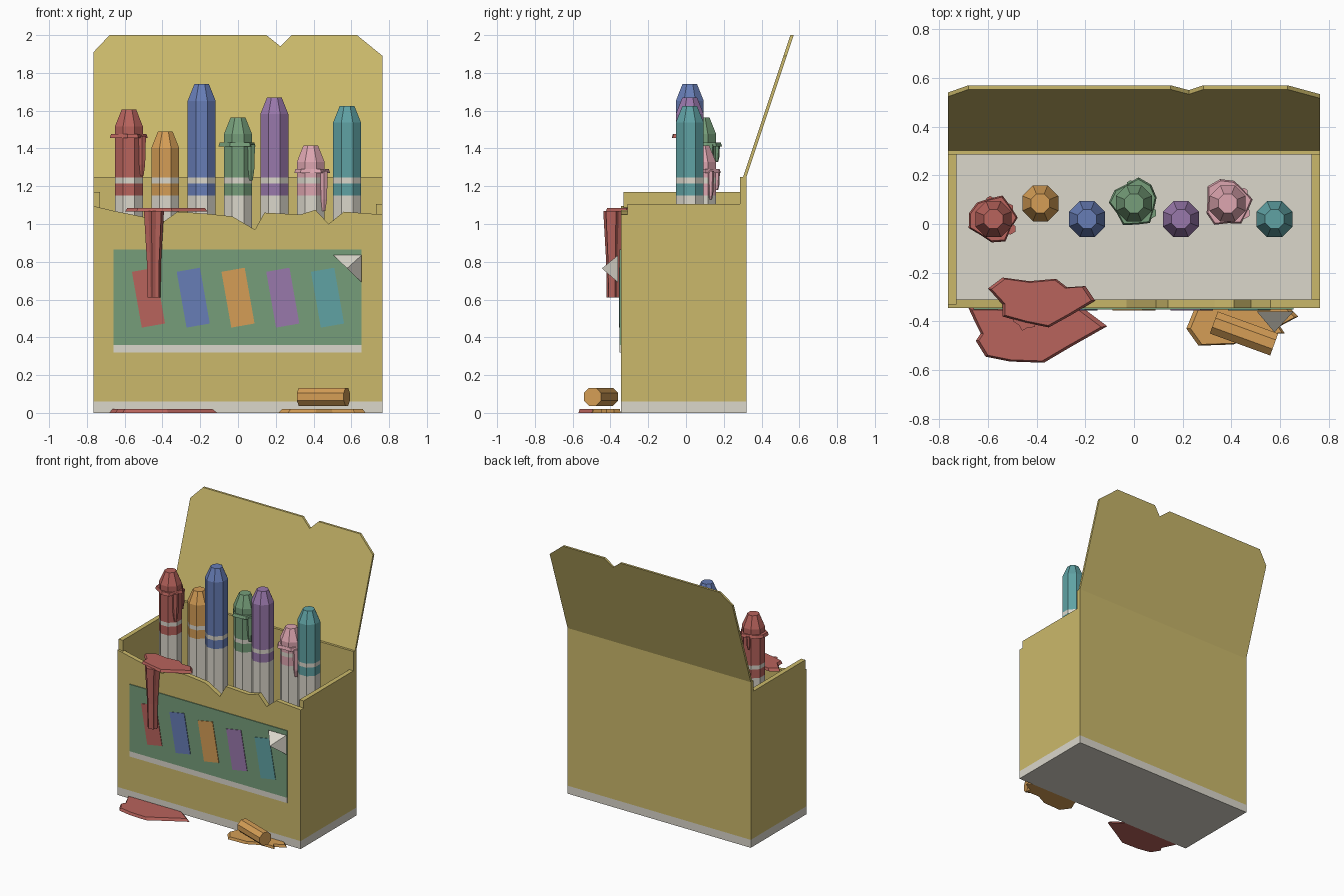
import bpy, bmesh
from math import sin, cos, pi, radians
from mathutils import Vector, Matrix

cube = bpy.data.objects.get("Cube")
if cube:
    bpy.data.objects.remove(cube, do_unlink=True)


# ---------- materials ----------
def material(name, hex_code):
    srgb = [int(hex_code[i:i + 2], 16) / 255 for i in (0, 2, 4)]
    rgba = [((c + .055) / 1.055) ** 2.4 for c in srgb] + [1]
    mat = bpy.data.materials.new(name)
    mat.use_nodes = True
    mat.diffuse_color = rgba
    mat.node_tree.nodes["Principled BSDF"].inputs["Base Color"].default_value = rgba
    return mat


CARD = material("card_yellow", "CBB96B")
PAPER = material("paper_grey", "DBD7CB")
RED = material("wax_red", "B8635C")
ORANGE = material("wax_orange", "D59E56")
BLUE = material("wax_blue", "677DB6")
GREEN = material("wax_green", "769E7A")
PURPLE = material("wax_purple", "9978AB")
PINK = material("wax_pink", "DEA6B0")
TEAL = material("wax_teal", "60A2A4")


# ---------- helpers ----------
def finish(name, bm, *mats):
    bmesh.ops.recalc_face_normals(bm, faces=bm.faces)
    mesh = bpy.data.meshes.new(name)
    bm.to_mesh(mesh)
    bm.free()
    for mat in mats:
        mesh.materials.append(mat)
    obj = bpy.data.objects.new(name, mesh)
    bpy.context.collection.objects.link(obj)
    return obj


def loft(name, loops, *mats):
    """Join equal-length point loops into a closed solid."""
    bm = bmesh.new()
    rings = [[bm.verts.new(p) for p in loop] for loop in loops]
    for a, b in zip(rings, rings[1:]):
        for i in range(len(a)):
            j = (i + 1) % len(a)
            bm.faces.new((a[i], a[j], b[j], b[i]))
    bm.faces.new(rings[0])
    bm.faces.new(rings[-1])
    return finish(name, bm, *mats)


def box(name, lo, hi, mat):
    (x0, y0, z0), (x1, y1, z1) = lo, hi
    outline = [(x0, y0), (x1, y0), (x1, y1), (x0, y1)]
    return loft(name, [[(x, y, z) for x, y in outline] for z in (z0, z1)], mat)


def wall(name, outline, y0, y1, mat, lean=0, hinge=0):
    """Plate from an x-z outline, optionally leaning back above the hinge."""
    return loft(name, [[(x, y + lean * (z - hinge), z) for x, z in outline]
                       for y in (y0, y1)], mat)


def puddle(name, outline, z0, z1, mat, taper=.93):
    """Flat spill from an x-y outline with sloping rim."""
    mid = sum((Vector(p) for p in outline), Vector((0, 0))) / len(outline)
    top = [mid + (Vector(p) - mid) * taper for p in outline]
    return loft(name, [[(x, y, z0) for x, y in outline],
                       [(x, y, z1) for x, y in top]], mat)


def turned(name, x, y, rings, mats, sides=8, flute=1):
    """Faceted upright solid from (z, radius) rings; flute pinches every other edge."""
    loops = []
    for z, r in rings:
        loop = []
        for i in range(sides):
            a = 2 * pi * (i + .5) / sides
            q = r * (flute if i % 2 else 1)
            loop.append((x + q * cos(a), y + q * sin(a), z))
        loops.append(loop)
    return loft(name, loops, *mats)


# ---------- carton ----------
W, FRONT, BACK, T, BASE = .765, -.345, .32, .035, .06
box("carton_base", (-W, FRONT, 0), (W, BACK, BASE), PAPER)
box("back_wall", (-W, BACK - T, BASE), (W, BACK, 1.25), CARD)
box("right_wall", (-W, FRONT + .015, BASE), (T - W, BACK - T, 1.17), CARD)
box("left_wall", (W - T, FRONT + T, BASE), (W, BACK - T, 1.105), CARD)

torn_edge = [(W, 1.05), (.56, 1.065), (.48, 1), (.41, 1.075), (.33, 1.05),
             (.14, 1.06), (.09, .97), (-.03, 1.04), (-.17, 1.055), (-.32, 1.065),
             (-.39, 1.015), (-.66, 1.07), (-W, 1.095)]
wall("front_wall", [(-W, BASE), (W, BASE)] + torn_edge, FRONT, FRONT + T, CARD)

lid_outline = [(-W, 1.25), (W, 1.25), (W, 1.89), (.63, 2), (.285, 2),
               (.225, 1.94), (.15, 2), (-.68, 2), (-W, 1.91)]
wall("open_lid", lid_outline, .303, BACK, CARD, lean=1 / 3, hinge=1.25)

# ---------- front label ----------
box("label_panel", (-.66, FRONT - .006, .36), (.655, FRONT, .865), GREEN)
box("label_stripe", (-.66, FRONT - .006, .32), (.655, FRONT, .36), PAPER)
turn = Matrix.Rotation(radians(10), 2)
for i, mat in enumerate((RED, BLUE, ORANGE, PURPLE, TEAL)):
    corners = [turn @ Vector((sx * .0625, sz * .15))
               for sx, sz in ((-1, -1), (1, -1), (1, 1), (-1, 1))]
    wall("label_bar", [(c.x + (i - 2) * .237, c.y + .61) for c in corners],
         FRONT - .01, FRONT - .003, mat)

# Peeled label corner
bm = bmesh.new()
a, b, c, tip = [bm.verts.new(p) for p in (
    (.505, -.36, .835), (.655, -.36, .835), (.655, -.36, .69), (.577, -.445, .765))]
for face in ((a, b, c), (a, b, tip), (b, c, tip), (c, a, tip)):
    bm.faces.new(face)
finish("peeled_corner", bm, PAPER)

# ---------- crayons ----------
R = .08
heights = ((RED, 1.605), (ORANGE, 1.49), (BLUE, 1.74), (GREEN, 1.565),
           (PURPLE, 1.67), (PINK, 1.415), (TEAL, 1.625))
for i, (mat, top) in enumerate(heights):
    x, y = (i - 3) * .1925, .085 if i % 2 else .02
    rings = [(BASE, R), (1.15, R), (1.215, R), (1.245, R), (top - .088, R), (top, .042)]
    crayon = turned("crayon", x, y, rings, (PAPER, mat))
    for f in crayon.data.polygons:
        z = f.center.z
        f.material_index = int(1.15 < z < 1.215 or z > 1.245)

# ---------- melted collars and drips on three crayons ----------
jagged = (1.35, 1.05, 1.2, 1.3, 1.02, 1.25, 1.1, 1.3, 1.08, 1.2, 1.3)
melts = ((RED, -.5775, .02, 1.455, .2, 200), (GREEN, 0, .085, 1.41, .18, 80),
         (PINK, .385, .085, 1.27, .2, 140))
for mat, x, y, z, drop, spin in melts:
    rim = []
    for k, r in enumerate(jagged):
        a = radians(spin) + 2 * pi * k / len(jagged)
        rim.append((x + R * r * cos(a), y + R * r * sin(a)))
    puddle("melted_collar", rim, z, z + .022, mat)
    for angle, size, length in ((-30, .024, 1), (35, .018, .7), (100, .016, .45)):
        a = radians(angle)
        turned("crayon_drip", x + R * cos(a), y + R * sin(a),
               [(z - drop * length, size * .4), (z - drop * length * .7, size * .8),
                (z + .01, size)], (mat,), sides=6)

# ---------- spilled wax ----------
puddle("lip_spill", [(-.6, -.265), (-.54, -.22), (-.43, -.235), (-.32, -.225),
                     (-.275, -.26), (-.2, -.255), (-.16, -.315), (-.26, -.375),
                     (-.35, -.425), (-.45, -.405), (-.54, -.38), (-.54, -.33)],
       1.065, 1.085, RED)
turned("front_drip", -.445, -.385, [(.61, .036), (.8, .039), (1.07, .055)],
       (RED,), sides=12, flute=.75)
puddle("red_floor_spill", [(-.68, FRONT), (-.65, -.41), (-.63, -.45), (-.65, -.48),
                           (-.61, -.545), (-.51, -.565), (-.37, -.57), (-.26, -.505),
                           (-.11, -.42), (-.21, FRONT)], 0, .02, RED)
puddle("orange_floor_spill", [(.25, FRONT), (.215, -.43), (.265, -.5), (.41, -.495),
                              (.5, -.45), (.62, -.45), (.6, -.42), (.675, -.38),
                              (.64, FRONT)], 0, .02, ORANGE)

# Broken stub lying on the floor
stub = turned("broken_stub", 0, 0, [(-.132, .052), (.132, .052)], (ORANGE,))
stub.data.transform(Matrix.Translation((.452, -.45, .085))
                    @ Matrix.Rotation(radians(-20), 4, "Z")
                    @ Matrix.Rotation(radians(90), 4, "Y"))
